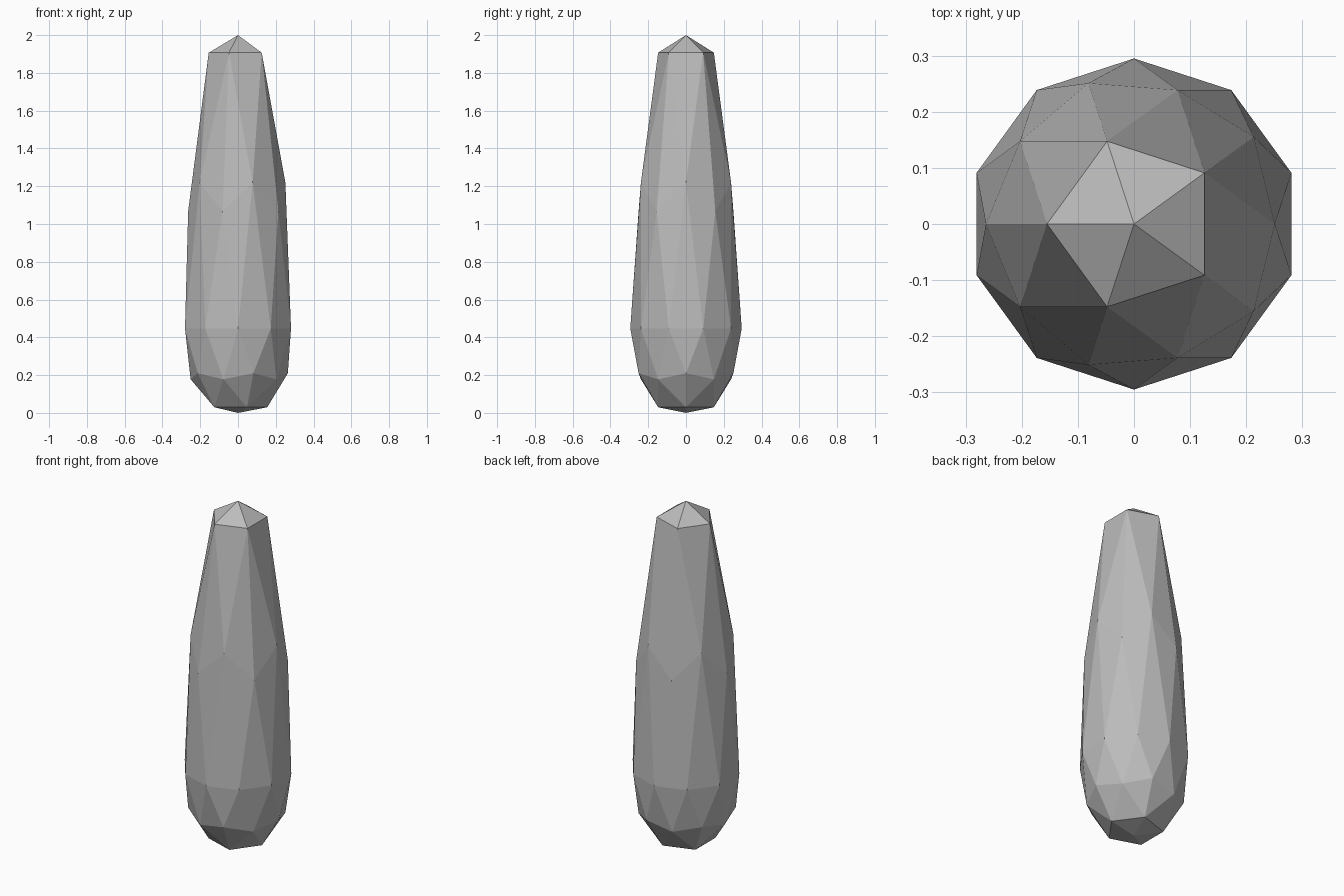
import bpy
import bmesh

cube = bpy.data.objects.get("Cube")
if cube:
    bpy.data.objects.remove(cube, do_unlink=True)

RADIUS = 0.295
# Height of each vertex ring: (height on unit sphere, height on the stone)
RINGS = [(1, 2), (0.851, 1.907), (0.526, 1.219), (0.447, 1.068), (0, 0.447),
         (-0.447, 0.21), (-0.526, 0.178), (-0.851, 0.03), (-1, 0)]


def ring_height(z):
    return min(RINGS, key=lambda ring: abs(ring[0] - z))[1]


# Faceted stone: a low-poly ball stretched into a tall teardrop
bm = bmesh.new()
bmesh.ops.create_icosphere(bm, subdivisions=2, radius=1)
for v in bm.verts:
    n = v.co.normalized()
    v.co = (-n.x * RADIUS, -n.y * RADIUS, ring_height(n.z))
bmesh.ops.recalc_face_normals(bm, faces=bm.faces)

mesh = bpy.data.meshes.new("tall_stone")
bm.to_mesh(mesh)
bm.free()
stone = bpy.data.objects.new("tall_stone", mesh)
bpy.context.collection.objects.link(stone)

# Plain grey material
grey = bpy.data.materials.new("stone_grey")
grey.use_nodes = True
colour = (0.5, 0.5, 0.5, 1)
grey.diffuse_color = colour
grey.node_tree.nodes["Principled BSDF"].inputs["Base Color"].default_value = colour
mesh.materials.append(grey)
